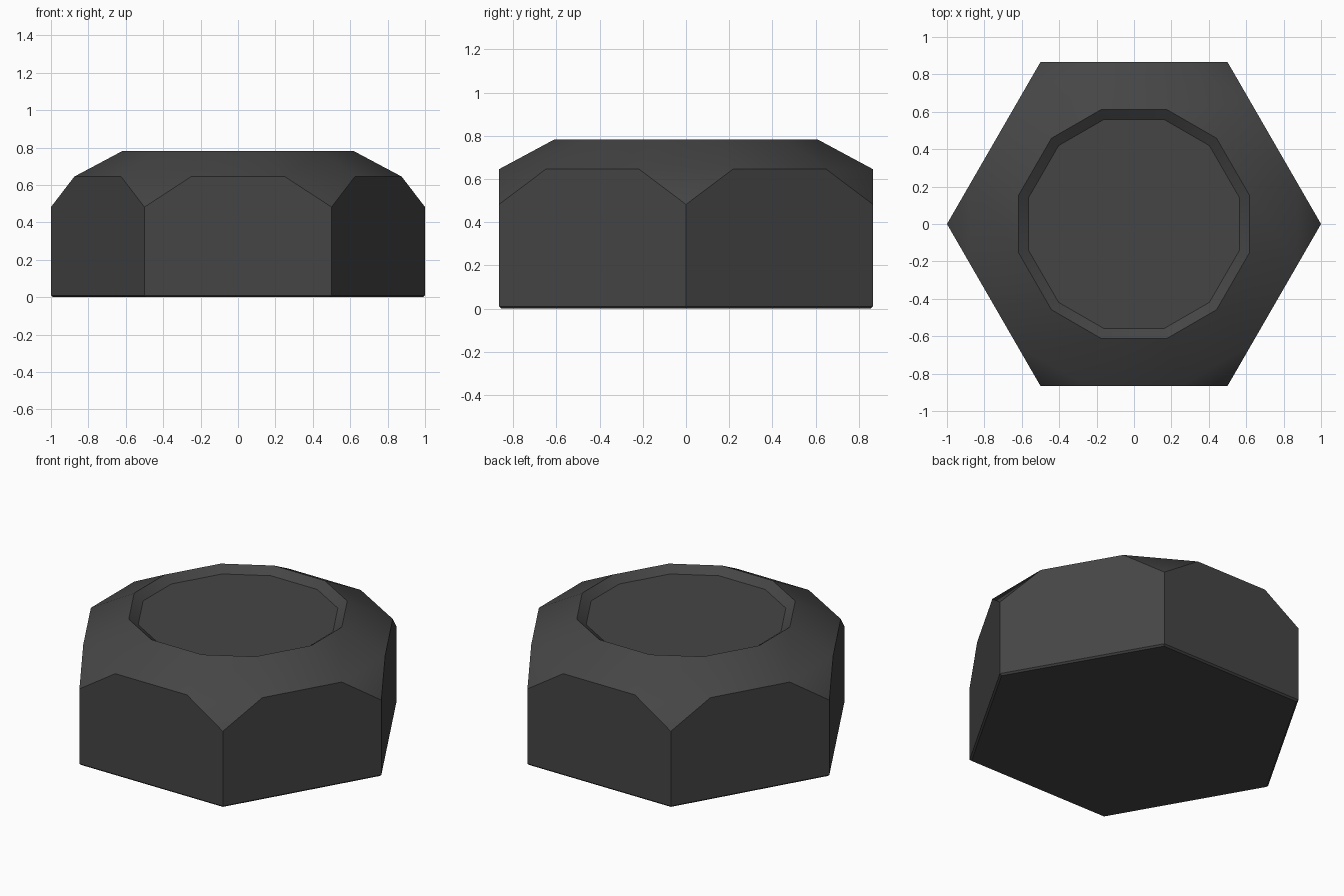
import bpy, bmesh
from math import cos, sin, pi
from mathutils import Vector

if "Cube" in bpy.data.objects:
    bpy.data.objects.remove(bpy.data.objects["Cube"])

bm = bmesh.new()

# Hexagon corners, and twelve points at the quarter marks of its sides
hexa = [Vector((cos(i * pi / 3), sin(i * pi / 3), 0)) for i in range(6)]
dodeca = []
for i in range(6):
    a, b = hexa[i], hexa[(i + 1) % 6]
    dodeca += [a.lerp(b, 0.25), a.lerp(b, 0.75)]


def ring(points, scale, z):
    return [bm.verts.new((p.x * scale, p.y * scale, z)) for p in points]


def bridge(lower, upper):
    n = len(lower)
    for i in range(n):
        j = (i + 1) % n
        bm.faces.new((lower[i], lower[j], upper[j], upper[i]))


# Base with a tiny bevelled edge
foot = ring(hexa, 0.988, 0.0)
base = ring(hexa, 1.0, 0.01)
bm.faces.new(foot[::-1])
bridge(foot, base)

# Six flats with clipped upper corners, and the corner triangles
corner = ring(hexa, 1.0, 0.482)
shoulder = ring(dodeca, 1.0, 0.645)
for i in range(6):
    j = (i + 1) % 6
    bm.faces.new((base[i], base[j], corner[j],
                  shoulder[2 * i + 1], shoulder[2 * i], corner[i]))
    bm.faces.new((corner[i], shoulder[2 * i], shoulder[2 * i - 1]))

# Sloping chamfer, rim and shallow dished top
rim = ring(dodeca, 0.706, 0.782)
dish = ring(dodeca, 0.645, 0.742)
bridge(shoulder, rim)
bridge(rim, dish)
bm.faces.new(dish)

bmesh.ops.recalc_face_normals(bm, faces=bm.faces)
mesh = bpy.data.meshes.new("hex_bolt_head")
bm.to_mesh(mesh)
bm.free()
head = bpy.data.objects.new("hex_bolt_head", mesh)
bpy.context.collection.objects.link(head)

# Dark metal
metal = bpy.data.materials.new("dark_metal")
metal.diffuse_color = (0.06, 0.06, 0.06, 1)
metal.use_nodes = True
metal.node_tree.nodes["Principled BSDF"].inputs["Base Color"].default_value = metal.diffuse_color
mesh.materials.append(metal)

# Soft chamfer, crisp edges elsewhere
bpy.context.view_layer.objects.active = head
head.select_set(True)
bpy.ops.object.shade_smooth_by_angle(angle=pi / 6)
